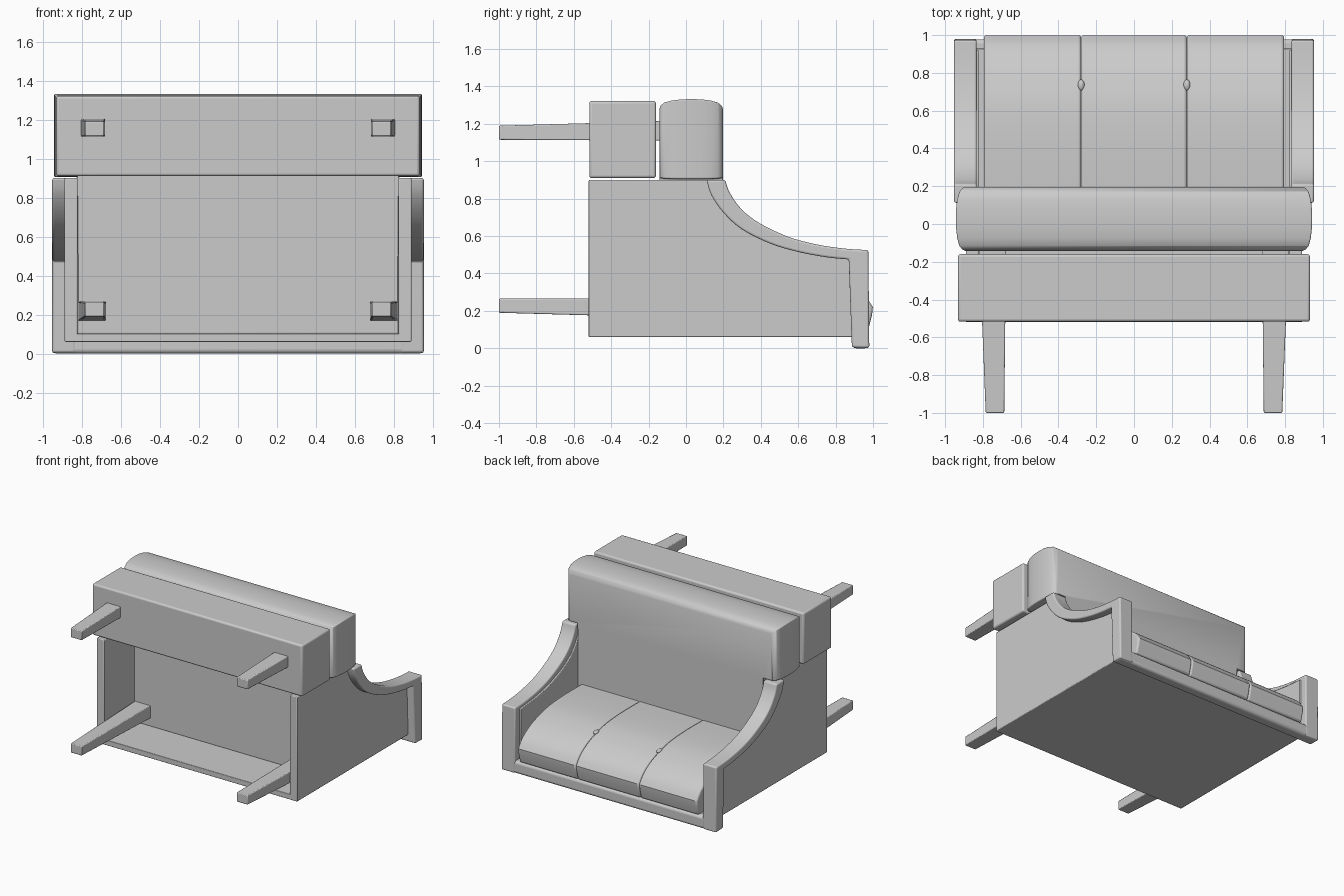
import bpy, bmesh
from mathutils import Vector

if "Cube" in bpy.data.objects:
    bpy.data.objects.remove(bpy.data.objects["Cube"])


def finish(name, bm, bevel=0.0, segs=3, limit=0.87, smooth=0.6):
    bmesh.ops.recalc_face_normals(bm, faces=bm.faces[:])
    me = bpy.data.meshes.new(name)
    bm.to_mesh(me)
    bm.free()
    ob = bpy.data.objects.new(name, me)
    bpy.context.collection.objects.link(ob)
    if bevel:
        m = ob.modifiers.new("bevel", 'BEVEL')
        m.width, m.segments, m.limit_method, m.angle_limit = bevel, segs, 'ANGLE', limit
    bpy.ops.object.select_all(action='DESELECT')
    bpy.context.view_layer.objects.active = ob
    ob.select_set(True)
    bpy.ops.object.shade_smooth_by_angle(angle=smooth)
    return ob


def loft(name, rings, **kw):
    """Skin a list of equal-length point rings and cap both ends."""
    bm = bmesh.new()
    vs = [[bm.verts.new(p) for p in r] for r in rings]
    n = len(vs[0])
    for a, b in zip(vs, vs[1:]):
        for i in range(n):
            j = (i + 1) % n
            bm.faces.new((a[i], a[j], b[j], b[i]))
    bm.faces.new(vs[0])
    bm.faces.new(vs[-1][::-1])
    return finish(name, bm, **kw)


def prism(name, yz, x0, x1, **kw):
    """Extrude a side-view (y, z) profile along x."""
    return loft(name, [[(x, y, z) for y, z in yz] for x in (x0, x1)], **kw)


def box(name, lo, hi, **kw):
    return prism(name, [(lo[1], lo[2]), (hi[1], lo[2]), (hi[1], hi[2]), (lo[1], hi[2])],
                 lo[0], hi[0], **kw)


def spline(pts, n=4):
    """Catmull-Rom curve through (y, z) points."""
    p = [Vector(q) for q in [pts[0]] + pts + [pts[-1]]]
    out = []
    for a, b, c, d in zip(p, p[1:], p[2:], p[3:]):
        for i in range(n):
            t = i / n
            out.append(tuple(0.5 * (2*b + (c - a)*t + (2*a - 5*b + 4*c - d)*t*t
                                    + (3*b - a - 3*c + d)*t**3)))
    return out + [tuple(pts[-1])]


# Arm curves: outer and inner edge of the padded trim
outer = spline([(.21, .9), (.235, .83), (.3, .74), (.4, .665), (.55, .595), (.7, .555), (.85, .533), (.975, .525)])
inner = spline([(.87, .475), (.75, .487), (.6, .515), (.45, .56), (.3, .635), (.2, .725), (.135, .82), (.11, .9)])
mid = spline([(.16, .9), (.19, .8), (.26, .7), (.38, .62), (.55, .555), (.72, .52), (.92, .5)])

for s, side in ((1, "right"), (-1, "left")):
    # Side panel and arm trim
    prism(side + "_side_panel", [(-.52, .06), (-.52, .9)] + mid + [(.92, .06)],
          s * .823, s * .89, bevel=.006, segs=2)
    prism(side + "_arm_trim", outer + [(.98, .002), (.887, .005)] + inner,
          s * .833, s * .953, bevel=.024, segs=4)
    # Tapered legs, front and rear
    for leg, foot, top in (("front", (1.115, 1.19), (1.11, 1.215)),
                           ("rear", (.19, .265), (.165, .267))):
        rings = []
        for y, xi, xo, (z0, z1) in ((-1, .687, .785, foot), (-.12, .677, .82, top)):
            rings.append([(s*xi, y, z0), (s*xo, y, z0), (s*xo, y, z1), (s*xi, y, z1)])
        loft(side + "_" + leg + "_leg", rings, bevel=.006, segs=2)

# Back panel, top trim bar and front rail
box("back_panel", (-.885, -.52, .06), (.885, .93, .103), bevel=.004, segs=2)
box("top_trim", (-.952, .887, 0), (.952, .978, .1), bevel=.022, segs=4)
box("front_rail", (-.932, -.517, .91), (.932, -.16, 1.322), bevel=.014)

# T-shaped seat cushion with crowned front and ends
rings = []
for y, d in ((-.142, .05), (-.135, .034), (-.115, .018), (-.075, .007), (-.02, .001), (.03, 0), (.08, .001),
             (.13, .007), (.17, .018), (.19, .034), (.197, .05)):
    x, z, e = .943 - d, 1.332 - d, .905 + d * .15
    rings.append([(-.823, y, .1), (.823, y, .1), (.823, y, e), (x, y, e),
                  (x, y, z), (-x, y, z), (-x, y, e), (-.823, y, e)])
loft("seat_cushion", rings, bevel=.022, limit=1.3, smooth=.9)

# Back cushion in three channels
back = spline([(.15, .43), (.4, .432), (.6, .42), (.74, .39), (.86, .345), (.95, .285), (.999, .22)])
back += [(.995, .18), (.975, .1), (.15, .1)]
for name, x0, x1 in (("left", -.795, -.28), ("middle", -.28, .28), ("right", .28, .795)):
    prism(name + "_back_channel", back, x0, x1, bevel=.014, segs=3)

# Tufting buttons on the seams
for x in (-.28, .28):
    bm = bmesh.new()
    bmesh.ops.create_uvsphere(bm, u_segments=16, v_segments=8, radius=1)
    bmesh.ops.scale(bm, vec=(.018, .03, .016), verts=bm.verts)
    bmesh.ops.translate(bm, vec=(x, .735, .388), verts=bm.verts)
    finish("button", bm)
